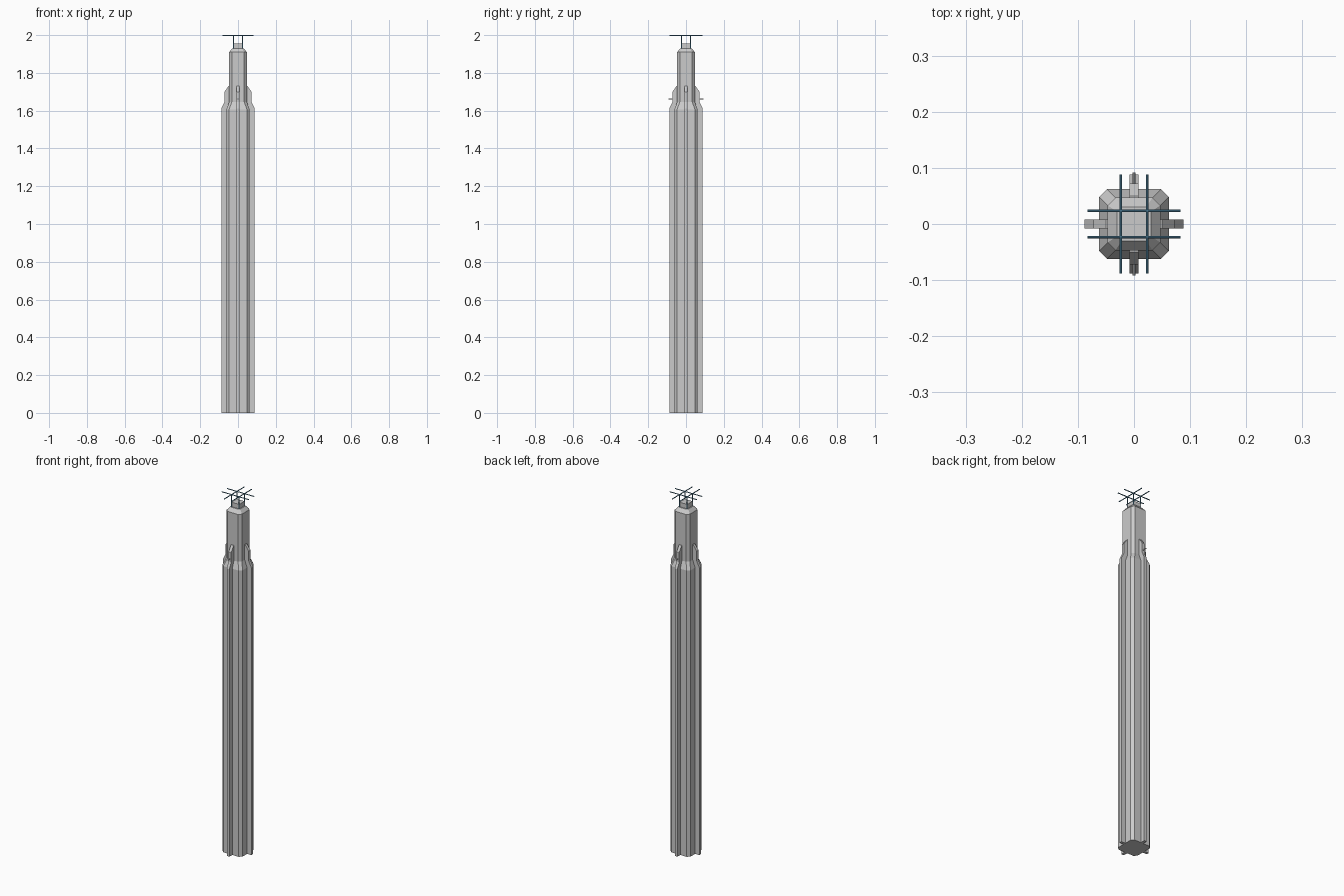
import bpy, bmesh
from math import pi
from mathutils import Matrix, Vector

if "Cube" in bpy.data.objects:
    bpy.data.objects.remove(bpy.data.objects["Cube"])


def finish(bm, name, mat=None):
    bmesh.ops.recalc_face_normals(bm, faces=bm.faces)
    me = bpy.data.meshes.new(name)
    bm.to_mesh(me)
    bm.free()
    ob = bpy.data.objects.new(name, me)
    bpy.context.collection.objects.link(ob)
    if mat:
        me.materials.append(mat)
    return ob


def loft(name, sections, cap_bottom=True):
    """Stack chamfered squares given as (z, half width, chamfer)."""
    bm = bmesh.new()
    rings = []
    for z, h, c in sections:
        k = h - c
        pts = [(h, -k), (h, k), (k, h), (-k, h), (-h, k), (-h, -k), (-k, -h), (k, -h)]
        rings.append([bm.verts.new((x, y, z)) for x, y in pts])
    for a, b in zip(rings, rings[1:]):
        for i in range(8):
            j = (i + 1) % 8
            bm.faces.new((a[i], a[j], b[j], b[i]))
    bm.faces.new(rings[-1])
    if cap_bottom:
        bm.faces.new(rings[0])
    return finish(bm, name)


def fin(name, profile, half, angle):
    """Extrude an (outward, z) profile and turn it to one side of the tower."""
    bm = bmesh.new()
    f = bm.faces.new([bm.verts.new((r, -half, z)) for r, z in profile])
    ext = bmesh.ops.extrude_face_region(bm, geom=[f])
    moved = [v for v in ext["geom"] if isinstance(v, bmesh.types.BMVert)]
    bmesh.ops.translate(bm, verts=moved, vec=(0, 2 * half, 0))
    bmesh.ops.transform(bm, matrix=Matrix.Rotation(angle, 4, "Z"), verts=bm.verts)
    return finish(bm, name)


def rod(name, a, b, radius, mat=None, sides=8):
    a, b = Vector(a), Vector(b)
    d = b - a
    bm = bmesh.new()
    bmesh.ops.create_cone(bm, cap_ends=True, segments=sides, radius1=radius,
                          radius2=radius, depth=d.length)
    turn = d.to_track_quat("Z", "Y").to_matrix().to_4x4()
    bmesh.ops.transform(bm, matrix=Matrix.Translation((a + b) / 2) @ turn, verts=bm.verts)
    return finish(bm, name, mat)


blue = bpy.data.materials.new("blue_steel")
blue.diffuse_color = (0.10, 0.28, 0.42, 1)
blue.use_nodes = True
blue.node_tree.nodes["Principled BSDF"].inputs["Base Color"].default_value = blue.diffuse_color

# Chamfered shaft narrowing to the upper tower
loft("tower_shaft", [(0, 0.062, 0.014), (1.605, 0.062, 0.014), (1.645, 0.047, 0.014),
                     (1.91, 0.047, 0.014), (1.93, 0.03, 0.008)])
# Roof block
loft("roof_block", [(1.925, 0.024, 0.002), (1.955, 0.024, 0.002)])

# Stepped buttress fins on the four sides
profile = [(0.04, 0), (0.088, 0), (0.088, 1.612), (0.072, 1.645),
           (0.072, 1.70), (0.05, 1.73), (0.04, 1.73)]
for i, side in enumerate(("right", "back", "left", "front")):
    fin("fin_" + side, profile, 0.008, i * pi / 2)

# Small spikes on front and back fins
for s, side in ((-1, "front"), (1, "back")):
    rod("spike_" + side, (0, s * 0.06, 1.662), (0, s * 0.092, 1.662), 0.0025)

# Crossed roof beams on four posts
for s in (-1, 1):
    o = s * 0.0235
    rod("beam_x", (-0.083, o, 1.9975), (0.083, o, 1.9975), 0.0025, blue)
    rod("beam_y", (o, -0.088, 1.9975), (o, 0.088, 1.9975), 0.0025, blue)
    for t in (-1, 1):
        rod("beam_post", (o, t * 0.0235, 1.93), (o, t * 0.0235, 1.9975), 0.0025, blue)
